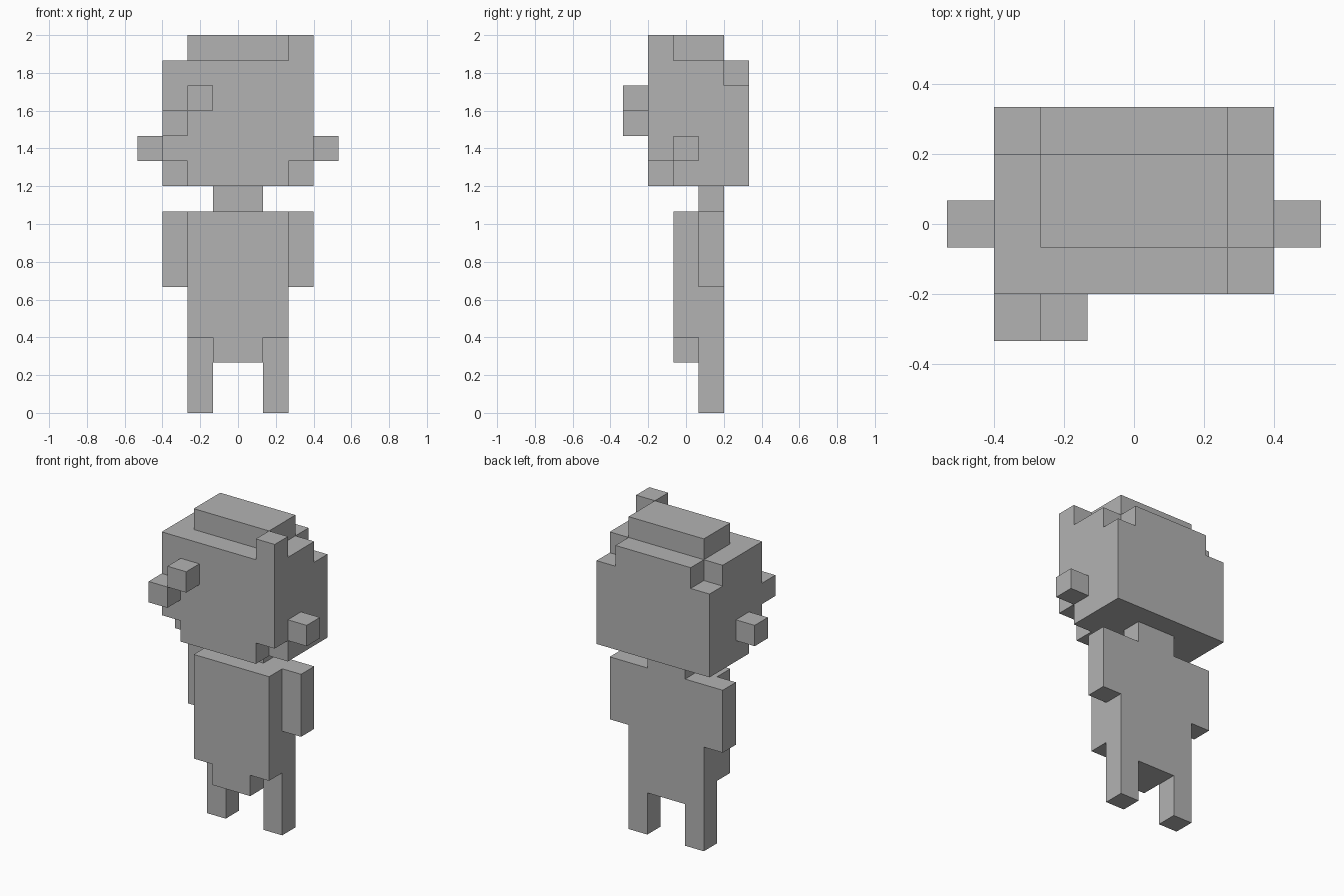
import bpy
import bmesh
from mathutils import Vector

cube = bpy.data.objects.get("Cube")
if cube:
    bpy.data.objects.remove(cube, do_unlink=True)

UNIT = 2 / 15                      # edge of one block
ORIGIN = Vector((0, -2.5, 0))      # front layer starts here, in blocks

grey = bpy.data.materials.new("plain grey")
grey.use_nodes = True
GREY = (0.45, 0.45, 0.45, 1)
grey.diffuse_color = GREY
grey.node_tree.nodes["Principled BSDF"].inputs["Base Color"].default_value = GREY


def box(x, y, z):
    """Block cells of a box, from (start, end) ranges on each axis."""
    return {(i, j, k) for i in range(*x) for j in range(*y) for k in range(*z)}


def mirrored(cells):
    return {(-1 - i, j, k) for i, j, k in cells}


parts = {}

# Head with stepped back edge and cut lower front corners
upper_back = box((-2, 2), (4, 5), (13, 14))
chin = box((-2, 2), (1, 2), (9, 10))
parts["head"] = (box((-3, 3), (1, 4), (10, 14)) | box((-3, 3), (2, 5), (9, 13))
                 | upper_back | chin)
parts["head_top"] = box((-2, 2), (2, 4), (14, 15))
parts["left_top_tuft"] = box((2, 3), (1, 2), (14, 15))

# Two blocks on the right of the face
parts["upper_face_block"] = box((-2, -1), (0, 1), (12, 13))
parts["lower_face_block"] = box((-3, -2), (0, 1), (11, 12))

# Body
parts["neck"] = box((-1, 1), (3, 4), (8, 9))
parts["torso"] = box((-2, 2), (2, 4), (3, 8)) | box((-1, 1), (2, 4), (2, 3))

# Paired parts
pairs = {
    "ear": box((3, 4), (2, 3), (10, 11)),
    "arm": box((2, 3), (3, 4), (5, 8)),
    "leg": box((1, 2), (3, 4), (0, 3)),
}
for name, cells in pairs.items():
    parts["left_" + name] = cells
    parts["right_" + name] = mirrored(cells)

filled = set().union(*parts.values())


def build(name, cells):
    """Skin the cells with their exposed faces only, then merge flat areas."""
    bm = bmesh.new()
    for cell in sorted(cells):
        for axis in range(3):
            for side in (0, 1):
                step = [0, 0, 0]
                step[axis] = 2 * side - 1
                if tuple(c + s for c, s in zip(cell, step)) in filled:
                    continue
                u, v = Vector(), Vector()
                u[(axis + 1) % 3] = 1
                v[(axis + 2) % 3] = 1
                base = Vector(cell) + ORIGIN
                base[axis] += side
                corners = [base, base + u, base + u + v, base + v]
                if not side:
                    corners.reverse()
                bm.faces.new([bm.verts.new(c * UNIT) for c in corners])
    bmesh.ops.remove_doubles(bm, verts=bm.verts[:], dist=0.001)
    bmesh.ops.dissolve_limit(bm, angle_limit=0.01, verts=bm.verts[:], edges=bm.edges[:])
    mesh = bpy.data.meshes.new(name)
    bm.to_mesh(mesh)
    bm.free()
    mesh.materials.append(grey)
    bpy.context.collection.objects.link(bpy.data.objects.new(name, mesh))


for name, cells in parts.items():
    build(name, cells)
